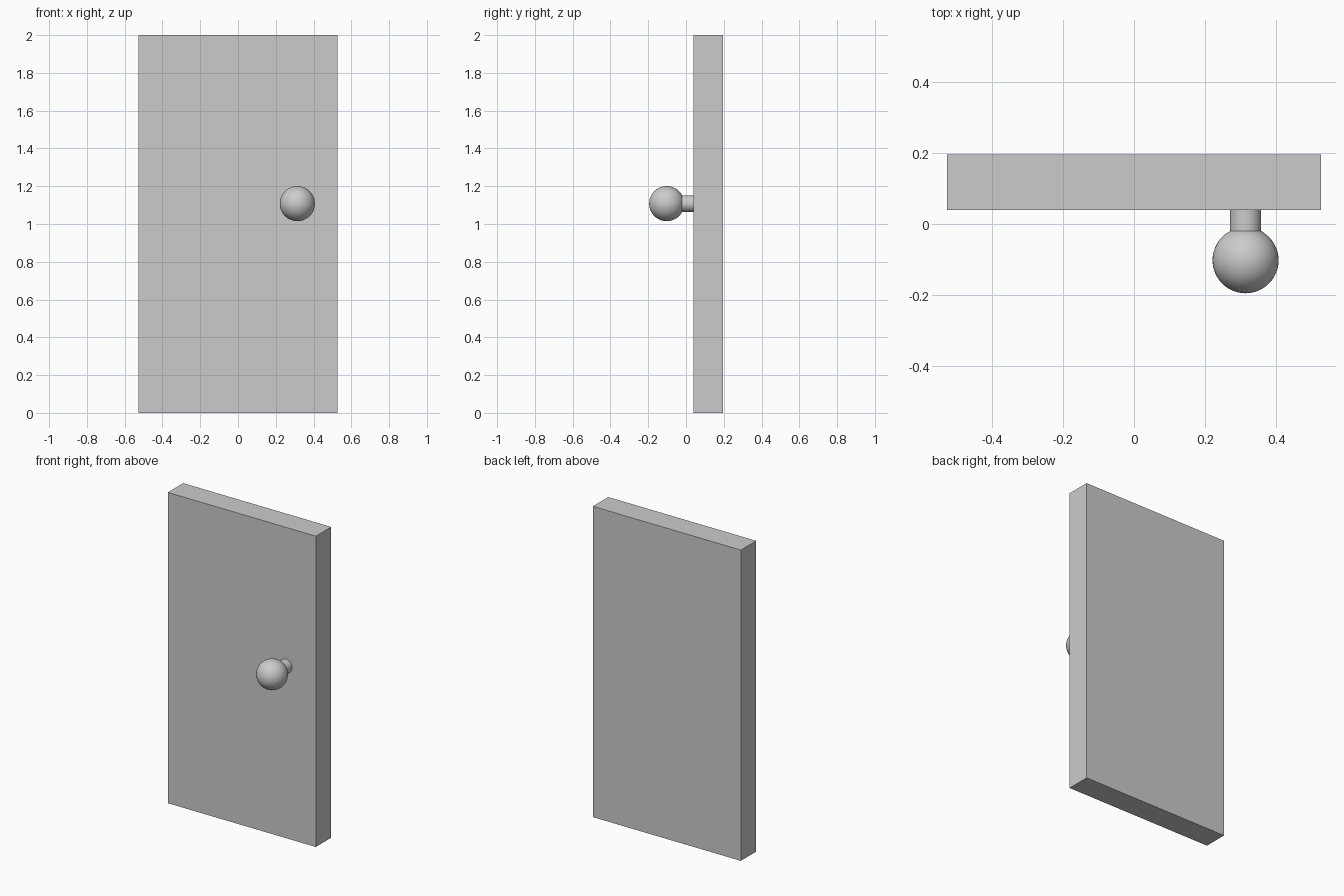
import bpy
from math import radians

if "Cube" in bpy.data.objects:
    bpy.data.objects.remove(bpy.data.objects["Cube"])

W, H = 1.054, 2.0
Y_BACK, Y_FRONT = 0.195, 0.039
KX, KZ, R = 0.314, 1.108, 0.093
KY = -0.195 + R

# Door slab
bpy.ops.mesh.primitive_cube_add(size=1, location=(0, (Y_BACK + Y_FRONT) / 2, H / 2))
door = bpy.context.object
door.name = "door_panel"
door.scale = (W, Y_BACK - Y_FRONT, H)
bpy.ops.object.transform_apply(location=False, rotation=False, scale=True)

# Knob stem, running from inside the ball to the door face
y0, y1 = KY + 0.075, Y_FRONT
bpy.ops.mesh.primitive_cylinder_add(vertices=48, radius=0.044, depth=y1 - y0,
                                    location=(KX, (y0 + y1) / 2, KZ),
                                    rotation=(radians(90), 0, 0))
bpy.context.object.name = "knob_stem"
bpy.ops.object.shade_smooth_by_angle(angle=radians(40))

# Knob ball
bpy.ops.mesh.primitive_uv_sphere_add(segments=48, ring_count=24, radius=R,
                                     location=(KX, KY, KZ),
                                     rotation=(radians(90), 0, 0))
bpy.context.object.name = "knob_ball"
bpy.ops.object.shade_smooth_by_angle(angle=radians(40))
